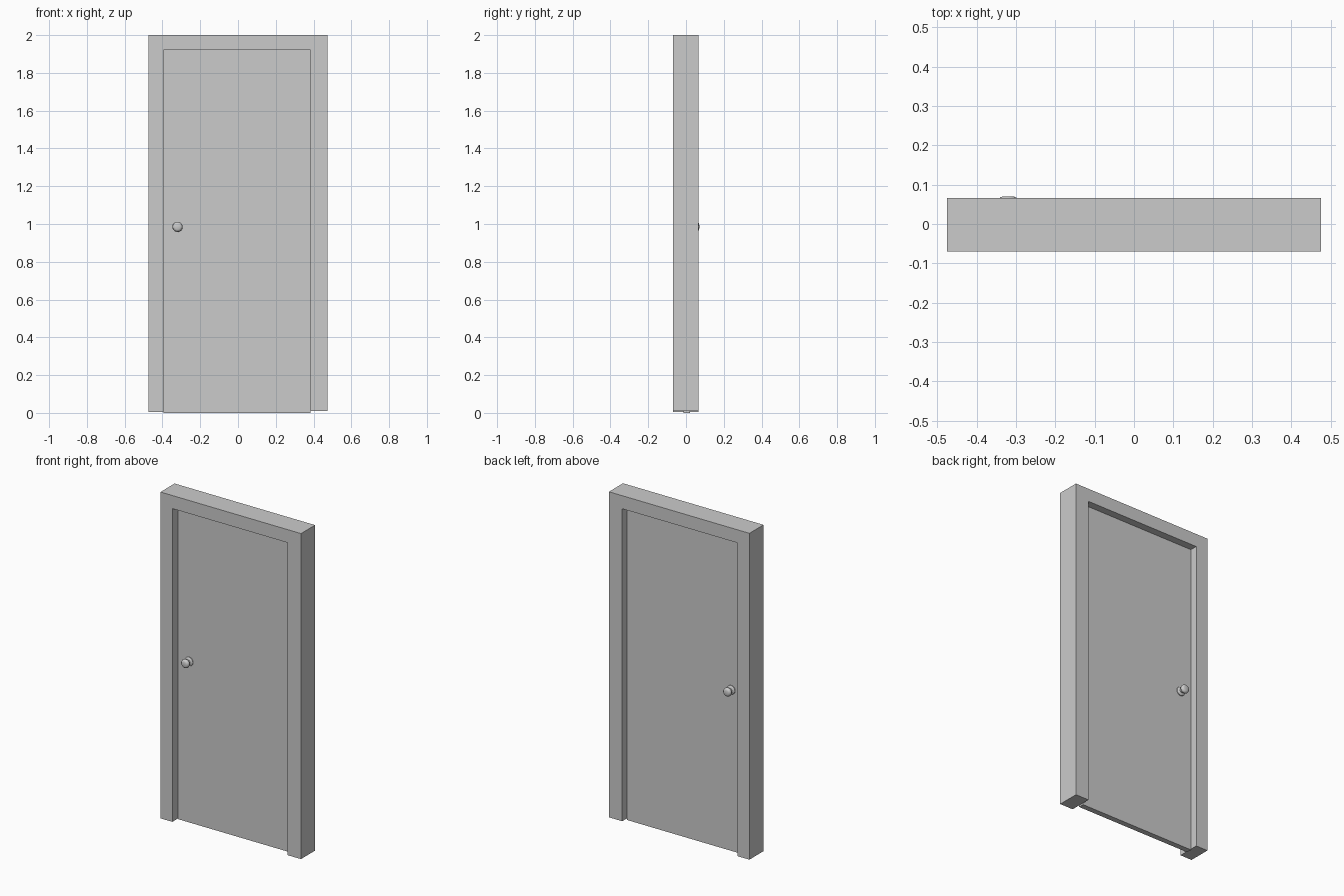
import bpy, bmesh, math
from mathutils import Matrix, Vector

if "Cube" in bpy.data.objects:
    bpy.data.objects.remove(bpy.data.objects["Cube"])

grey = bpy.data.materials.new("light grey")
grey.diffuse_color = (0.6, 0.6, 0.6, 1)
grey.use_nodes = True
grey.node_tree.nodes["Principled BSDF"].inputs["Base Color"].default_value = grey.diffuse_color


def finish(bm, name):
    bmesh.ops.recalc_face_normals(bm, faces=bm.faces)
    mesh = bpy.data.meshes.new(name)
    bm.to_mesh(mesh)
    bm.free()
    mesh.materials.append(grey)
    ob = bpy.data.objects.new(name, mesh)
    bpy.context.collection.objects.link(ob)
    return ob


def slab(name, outline, y0, y1):
    """Extrude an x-z outline from y0 to y1."""
    bm = bmesh.new()
    face = bm.faces.new([bm.verts.new((x, y0, z)) for x, z in outline])
    ext = bmesh.ops.extrude_face_region(bm, geom=[face])
    verts = [g for g in ext["geom"] if isinstance(g, bmesh.types.BMVert)]
    bmesh.ops.translate(bm, verts=verts, vec=(0, y1 - y0, 0))
    return finish(bm, name)


def knob(name, y, side):
    """Lathe a knob outwards from the door face at y."""
    profile = [(0, 0), (0.027, 0), (0.027, 0.004), (0.023, 0.008),
               (0.012, 0.010), (0.011, 0.020), (0.018, 0.024),
               (0.024, 0.029), (0.0265, 0.035), (0.025, 0.042),
               (0.020, 0.0475), (0.014, 0.050), (0, 0.0505)]
    bm = bmesh.new()
    vs = [bm.verts.new((-0.32 + r, y + side * d, 0.985)) for r, d in profile]
    edges = [bm.edges.new(p) for p in zip(vs, vs[1:])]
    bmesh.ops.spin(bm, geom=vs + edges, cent=(-0.32, y, 0.985),
                   axis=(0, 1, 0), angle=math.tau, steps=32)
    bmesh.ops.remove_doubles(bm, verts=bm.verts, dist=0.0002)
    ob = finish(bm, name)
    bpy.ops.object.select_all(action='DESELECT')
    ob.select_set(True)
    bpy.context.view_layer.objects.active = ob
    bpy.ops.object.shade_smooth_by_angle(angle=math.radians(35))


# Frame: two jambs and a head in one piece
L, R, TOP = -0.395, 0.385, 1.92
slab("door_frame", [(-0.475, 0.005), (L, 0.005), (L, TOP), (R, TOP),
                    (R, 0.01), (0.475, 0.01), (0.475, 2), (-0.475, 2)],
     -0.07, 0.066)

# Door leaf, recessed on both sides
slab("door_leaf", [(L, 0), (R, 0), (R, TOP), (L, TOP)], -0.014, 0.02)

# Knobs on both faces
knob("front_knob", -0.014, -1)
knob("back_knob", 0.02, 1)
